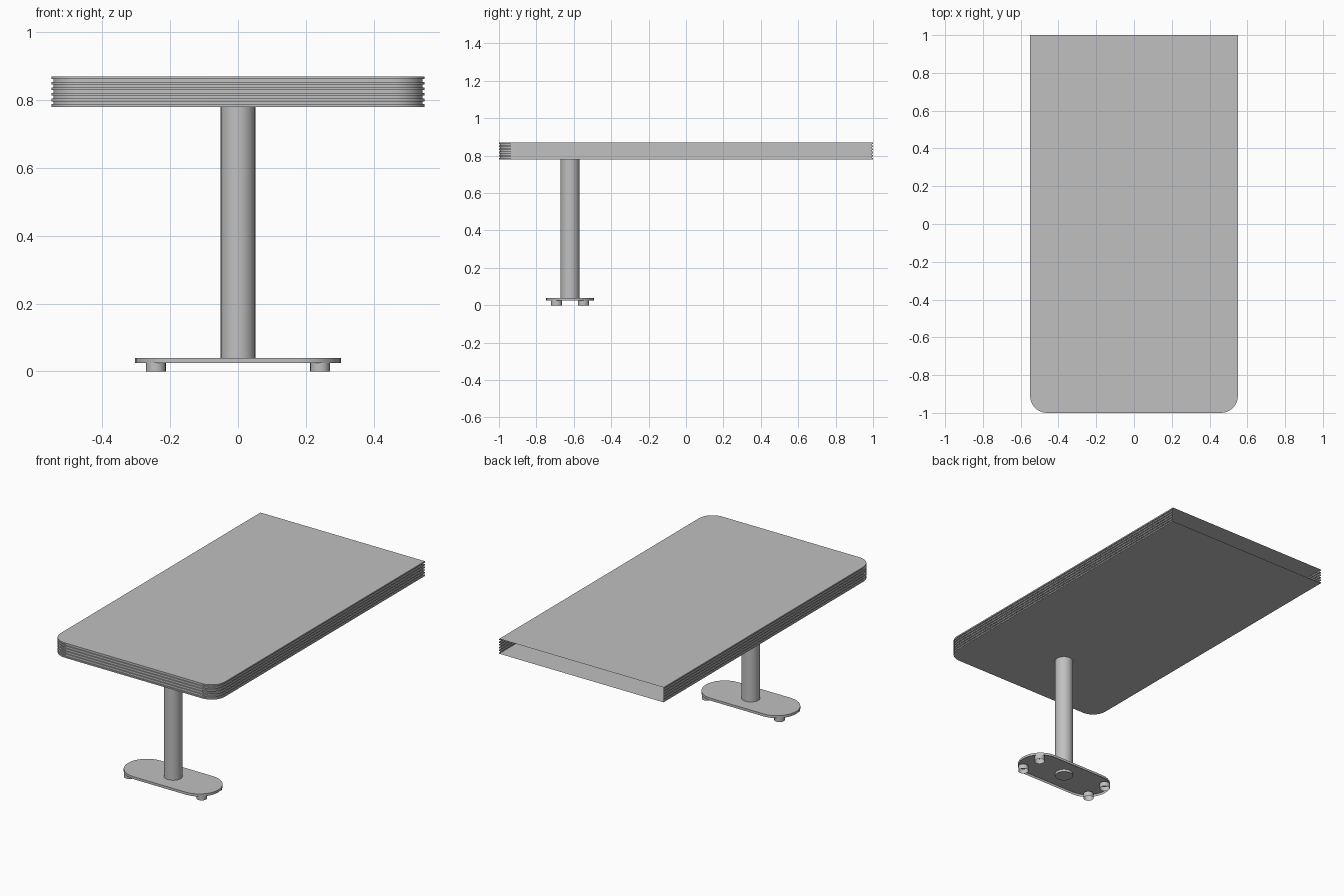
import bpy, bmesh, math

cube = bpy.data.objects.get("Cube")
if cube:
    bpy.data.objects.remove(cube, do_unlink=True)

GREY = (0.53, 0.53, 0.53, 1)
metal = bpy.data.materials.new("plain grey")
metal.use_nodes = True
metal.diffuse_color = GREY
metal.node_tree.nodes["Principled BSDF"].inputs["Base Color"].default_value = GREY

POST_Y = -0.62


def arc(cx, cy, r, start, end, n):
    angles = [math.radians(start + (end - start) * i / n) for i in range(n + 1)]
    return [(cx + r * math.cos(a), cy + r * math.sin(a)) for a in angles]


def finish(name, bm):
    mesh = bpy.data.meshes.new(name)
    bmesh.ops.recalc_face_normals(bm, faces=bm.faces)
    bm.to_mesh(mesh)
    bm.free()
    obj = bpy.data.objects.new(name, mesh)
    bpy.context.collection.objects.link(obj)
    mesh.materials.append(metal)
    bpy.ops.object.select_all(action="DESELECT")
    obj.select_set(True)
    bpy.context.view_layer.objects.active = obj
    bpy.ops.object.shade_smooth_by_angle(angle=math.radians(35))
    return obj


def stack(name, levels, closed=True, top=True, bottom=True):
    """Skin a list of (outline, height) levels, with optional end caps."""
    bm = bmesh.new()
    rings = [[bm.verts.new((x, y, z)) for x, y in pts] for pts, z in levels]
    count = len(rings[0])
    for low, high in zip(rings, rings[1:]):
        for i in range(count if closed else count - 1):
            j = (i + 1) % count
            bm.faces.new((low[i], low[j], high[j], high[i]))
    if bottom:
        bm.faces.new(rings[0][::-1])
    if top:
        bm.faces.new(rings[-1])
    return finish(name, bm)


# Hollow tabletop: ribbed edge on three sides, open at the back
def top_outline(inset):
    w, f, r = 0.55 - inset, -1 + inset, 0.09
    return ([(-w, 1 - inset)] + arc(-w + r, f + r, r, 180, 270, 10)
            + arc(w - r, f + r, r, 270, 360, 10) + [(w, 1 - inset)])


BOTTOM, TOP, RIBS, GROOVE = 0.78, 0.87, 6, 0.006
step = (TOP - BOTTOM) / (2 * RIBS - 1)
levels = []
for band in range(2 * RIBS - 1):
    outline = top_outline(GROOVE if band % 2 else 0)
    levels += [(outline, BOTTOM + band * step), (outline, BOTTOM + (band + 1) * step)]
stack("tabletop", levels, closed=False)

# Round post
post = arc(0, POST_Y, 0.051, 0, 348.75, 31)
stack("post", [(post, 0.025), (post, BOTTOM)])

# Base plate with rounded ends
R = 0.128
base = (arc(0.303 - R, POST_Y, R, -90, 90, 16)
        + arc(R - 0.303, POST_Y, R, 90, 270, 16))
stack("base_plate", [(base, 0.025), (base, 0.04)], bottom=False)

# Four short feet, open tubes
for sx, side in ((1, "left"), (-1, "right")):
    for sy, end in ((1, "back"), (-1, "front")):
        foot = arc(sx * 0.242, POST_Y + sy * 0.072, 0.029, 0, 345, 23)
        stack(f"{end}_{side}_foot", [(foot, 0), (foot, 0.03)], top=False, bottom=False)
